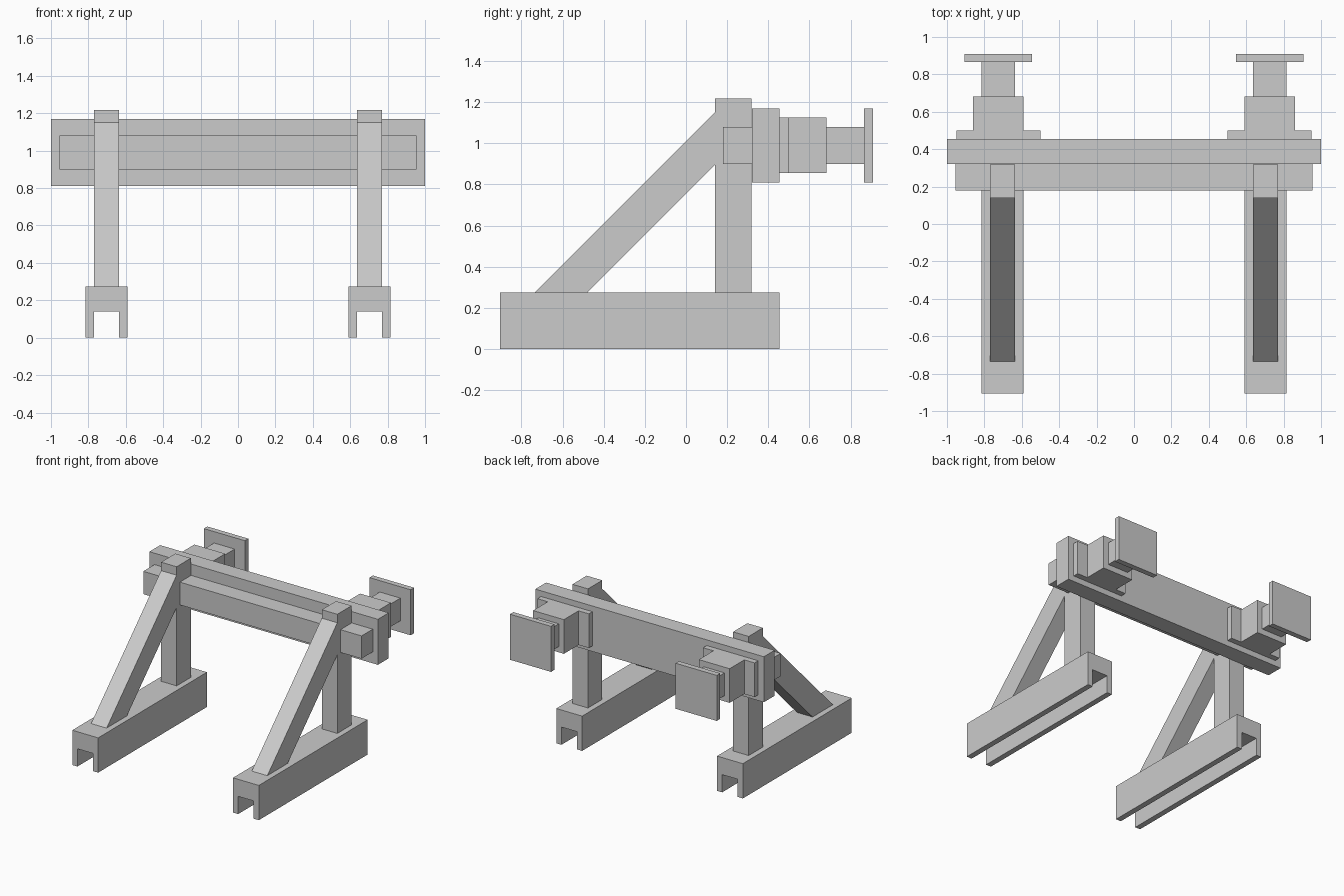
import bpy
import bmesh

if "Cube" in bpy.data.objects:
    bpy.data.objects.remove(bpy.data.objects["Cube"], do_unlink=True)

grey = bpy.data.materials.new("plain grey")
grey.use_nodes = True
grey.diffuse_color = (0.6, 0.6, 0.6, 1)
grey.node_tree.nodes["Principled BSDF"].inputs["Base Color"].default_value = (0.6, 0.6, 0.6, 1)


def extrude(name, points, place, depth):
    """Prism: profile points placed in space, pushed along a depth vector."""
    bm = bmesh.new()
    face = bm.faces.new([bm.verts.new(place(*p)) for p in points])
    side = bmesh.ops.extrude_face_region(bm, geom=[face])
    new_verts = [g for g in side["geom"] if isinstance(g, bmesh.types.BMVert)]
    bmesh.ops.translate(bm, verts=new_verts, vec=depth)
    bmesh.ops.recalc_face_normals(bm, faces=bm.faces)
    mesh = bpy.data.meshes.new(name)
    bm.to_mesh(mesh)
    bm.free()
    mesh.materials.append(grey)
    obj = bpy.data.objects.new(name, mesh)
    bpy.context.collection.objects.link(obj)
    return obj


def box(name, x, y, z):
    corners = [(x[0], z[0]), (x[1], z[0]), (x[1], z[1]), (x[0], z[1])]
    return extrude(name, corners, lambda a, b: (a, y[0], b), (0, y[1] - y[0], 0))


# Cross beams
box("rear_beam", (-1, 1), (0.32, 0.455), (0.81, 1.17))
box("front_beam", (-0.955, 0.955), (0.18, 0.32), (0.90, 1.08))

post_mid, buffer_mid = 0.703, 0.725
post_half, foot_half = 0.068, 0.113

for side, label in ((1, "left"), (-1, "right")):
    # Channel-shaped foot, open underneath
    outline = [(-foot_half, 0), (-post_half, 0), (-post_half, 0.14), (post_half, 0.14),
               (post_half, 0), (foot_half, 0), (foot_half, 0.275), (-foot_half, 0.275)]
    cx = side * post_mid
    extrude(label + "_foot", outline, lambda a, b: (cx + a, -0.905, b), (0, 1.36, 0))

    # Upright post and sloping brace
    post_x = (cx - post_half, cx + post_half)
    box(label + "_post", post_x, (0.14, 0.318), (0.275, 1.217))
    slope = [(-0.735, 0.275), (-0.48, 0.275), (0.14, 0.895), (0.14, 1.15)]
    extrude(label + "_brace", slope, lambda a, b: (post_x[0], a, b), (2 * post_half, 0, 0))

    # Buffer: mounting plate, housing, plunger and striking pad
    for part, half_x, half_z, y in (
            ("mounting_plate", 0.225, 0.135, (0.455, 0.50)),
            ("housing", 0.135, 0.135, (0.50, 0.683)),
            ("plunger", 0.09, 0.09, (0.683, 0.865)),
            ("pad", 0.18, 0.18, (0.865, 0.908))):
        bx = side * buffer_mid
        box(label + "_buffer_" + part, (bx - half_x, bx + half_x), y, (0.99 - half_z, 0.99 + half_z))
